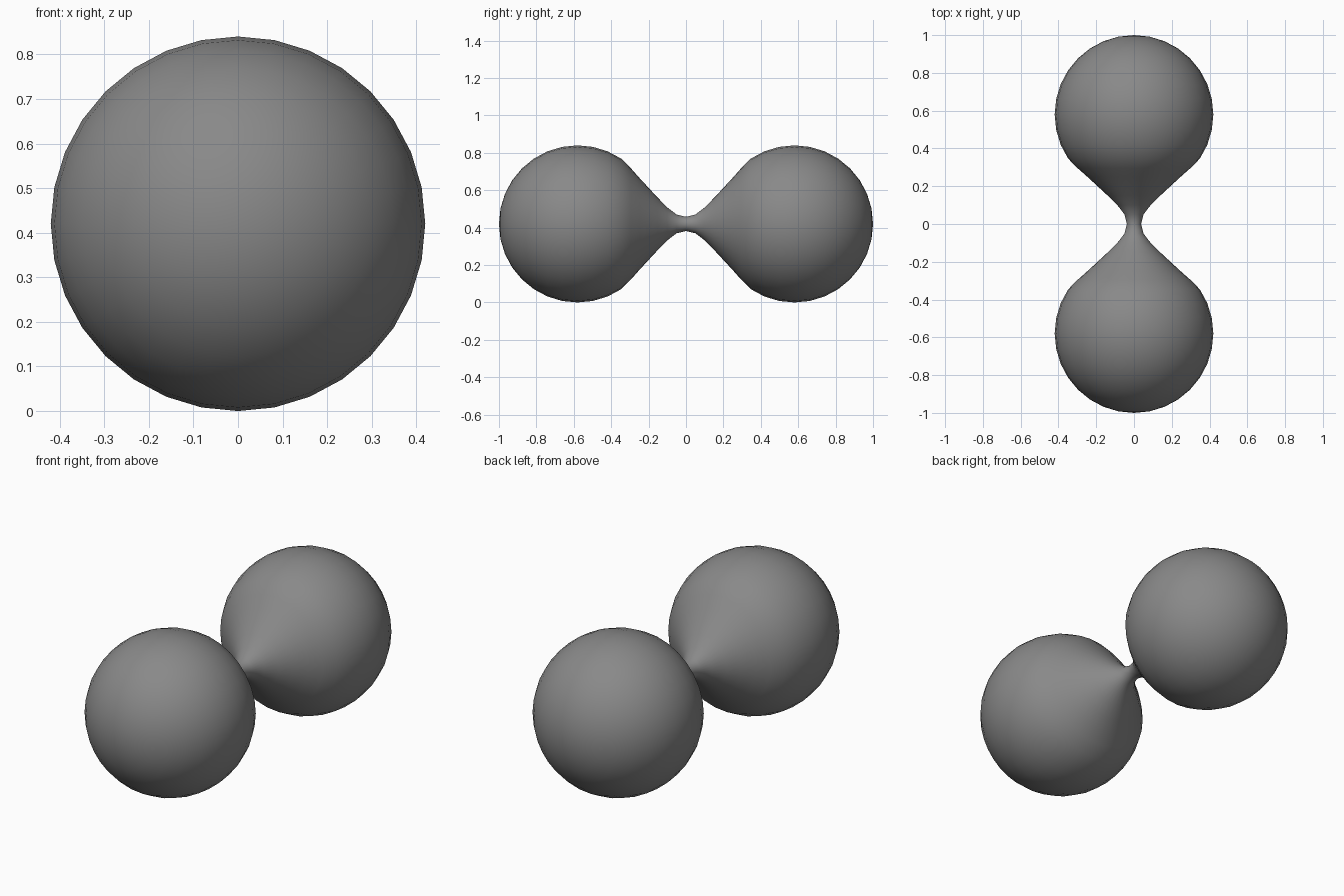
import bpy, bmesh
from math import sin, cos, pi, radians

if "Cube" in bpy.data.objects:
    bpy.data.objects.remove(bpy.data.objects["Cube"])

R, CY, CZ, SEG = 0.42, 0.58, 0.42, 32

# Half profile (y, radius): narrow neck, flared cone, then round bulb
half = [(0.05, 0.050), (0.10, 0.088), (0.15, 0.139), (0.20, 0.193), (0.25, 0.247), (0.295, 0.298)]
for i in range(5, 16):
    a = i * pi / 16
    half.append((CY - R * cos(a), R * sin(a)))
profile = [(-y, r) for y, r in reversed(half)] + [(0, 0.038)] + half

# Revolve the profile around the y axis
bm = bmesh.new()
rings = [[bm.verts.new((r * cos(2 * pi * k / SEG), y, CZ + r * sin(2 * pi * k / SEG)))
          for k in range(SEG)] for y, r in profile]
for a, b in zip(rings, rings[1:]):
    for k in range(SEG):
        n = (k + 1) % SEG
        bm.faces.new((a[k], a[n], b[n], b[k]))

# Close both poles
for ring, y in ((rings[0], -CY - R), (rings[-1], CY + R)):
    pole = bm.verts.new((0, y, CZ))
    for k in range(SEG):
        bm.faces.new((ring[k], ring[(k + 1) % SEG], pole))
bmesh.ops.recalc_face_normals(bm, faces=bm.faces)

mesh = bpy.data.meshes.new("dumbbell")
bm.to_mesh(mesh)
bm.free()

# Dark grey finish
mat = bpy.data.materials.new("dark_grey")
mat.diffuse_color = (0.25, 0.25, 0.25, 1)
mat.use_nodes = True
mat.node_tree.nodes["Principled BSDF"].inputs["Base Color"].default_value = mat.diffuse_color
mesh.materials.append(mat)

obj = bpy.data.objects.new("dumbbell", mesh)
bpy.context.collection.objects.link(obj)
bpy.context.view_layer.objects.active = obj
obj.select_set(True)
bpy.ops.object.shade_smooth_by_angle(angle=radians(40))
